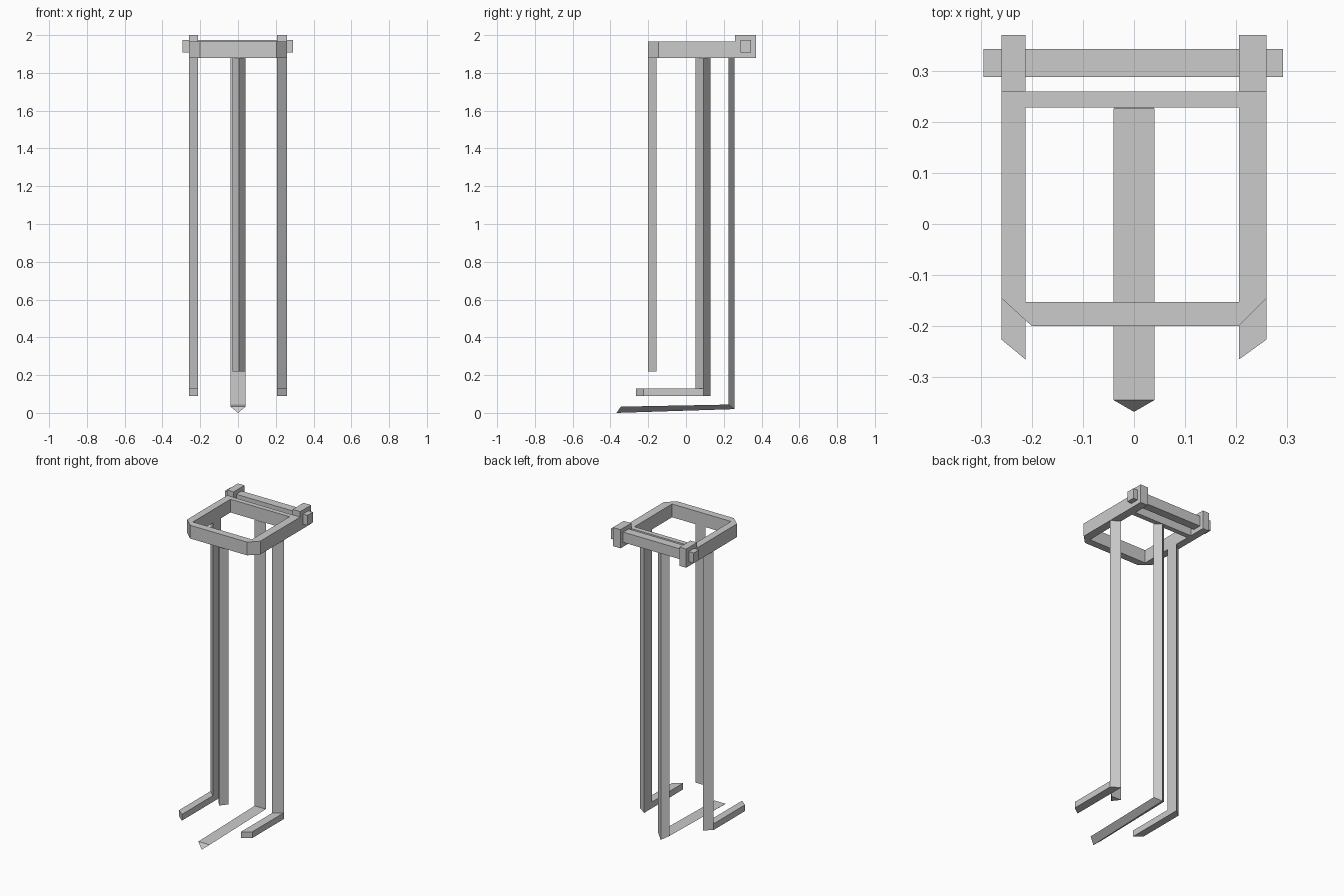
import bpy
import bmesh

cube = bpy.data.objects.get("Cube")
if cube:
    bpy.data.objects.remove(cube, do_unlink=True)

grey = bpy.data.materials.new("plain_grey")
grey.use_nodes = True
tone = (0.6, 0.6, 0.6, 1)
grey.diffuse_color = tone
grey.node_tree.nodes["Principled BSDF"].inputs["Base Color"].default_value = tone


def finish(name, bm):
    bmesh.ops.recalc_face_normals(bm, faces=bm.faces)
    mesh = bpy.data.meshes.new(name)
    bm.to_mesh(mesh)
    bm.free()
    mesh.materials.append(grey)
    obj = bpy.data.objects.new(name, mesh)
    bpy.context.collection.objects.link(obj)
    return obj


def prism(name, outline, low, high, hole=None):
    """Extrude a plan outline, with an optional hole, from low to high."""
    bm = bmesh.new()
    for loop in filter(None, (outline, hole)):
        verts = [bm.verts.new((x, y, low)) for x, y in loop]
        for i, v in enumerate(verts):
            bm.edges.new((verts[i - 1], v))
    bmesh.ops.triangle_fill(bm, edges=bm.edges[:], use_beauty=True)
    top = bmesh.ops.extrude_face_region(bm, geom=bm.faces[:], use_keep_orig=True)
    moved = [g for g in top["geom"] if isinstance(g, bmesh.types.BMVert)]
    bmesh.ops.translate(bm, verts=moved, vec=(0, 0, high - low))
    return finish(name, bm)


def loft(name, sections):
    """Join matching cross-sections and cap both ends."""
    bm = bmesh.new()
    rings = [[bm.verts.new(p) for p in s] for s in sections]
    for a, b in zip(rings, rings[1:]):
        for i in range(len(a)):
            bm.faces.new((a[i - 1], a[i], b[i], b[i - 1]))
    bm.faces.new(rings[0])
    bm.faces.new(rings[-1])
    return finish(name, bm)


def rect(x0, x1, y0, y1):
    return [(x0, y0), (x1, y0), (x1, y1), (x0, y1)]


OUT, UNDER = 0.26, 1.88

# Collar frame with chamfered front corners
prism("collar_frame",
      [(-OUT, -0.145), (-0.2, -0.2), (0.205, -0.2), (OUT, -0.145), (OUT, 0.26), (-OUT, 0.26)],
      UNDER, 1.965, hole=rect(-0.213, 0.206, -0.153, 0.228))

# Crossbar running through the rear lugs
prism("crossbar", rect(-0.295, 0.292, 0.288, 0.343), 1.908, 1.974)

# Side straps, their forward feet and the rear lugs
for side, sign, inner in (("right", -1, 0.213), ("left", 1, 0.206)):
    def plan(points):
        return [(sign * x, y) for x, y in points]

    prism(side + "_lug", plan(rect(inner, OUT, 0.26, 0.37)), UNDER, 2.0)
    prism(side + "_strap", plan([(inner, 0.05), (OUT, 0.093), (inner, 0.13)]), 0.13, UNDER)
    prism(side + "_foot",
          plan([(inner, -0.265), (OUT, -0.226), (OUT, 0.093), (inner, 0.13)]), 0.09, 0.13)

# Short front strap with its ridge facing forward
prism("front_strap", [(-0.03, -0.155), (0.005, -0.2), (0.04, -0.155)], 0.22, UNDER)


# Long back strap bending forward into a pointed foot
def section(edge_y, edge_z, ridge_y, ridge_z):
    return [(-0.04, edge_y, edge_z), (0.04, edge_y, edge_z), (0, ridge_y, ridge_z)]


loft("back_strap", [
    section(0.226, UNDER, 0.256, UNDER),
    section(0.226, 0.044, 0.256, 0.02),
    section(-0.345, 0.033, -0.368, 0),
])
